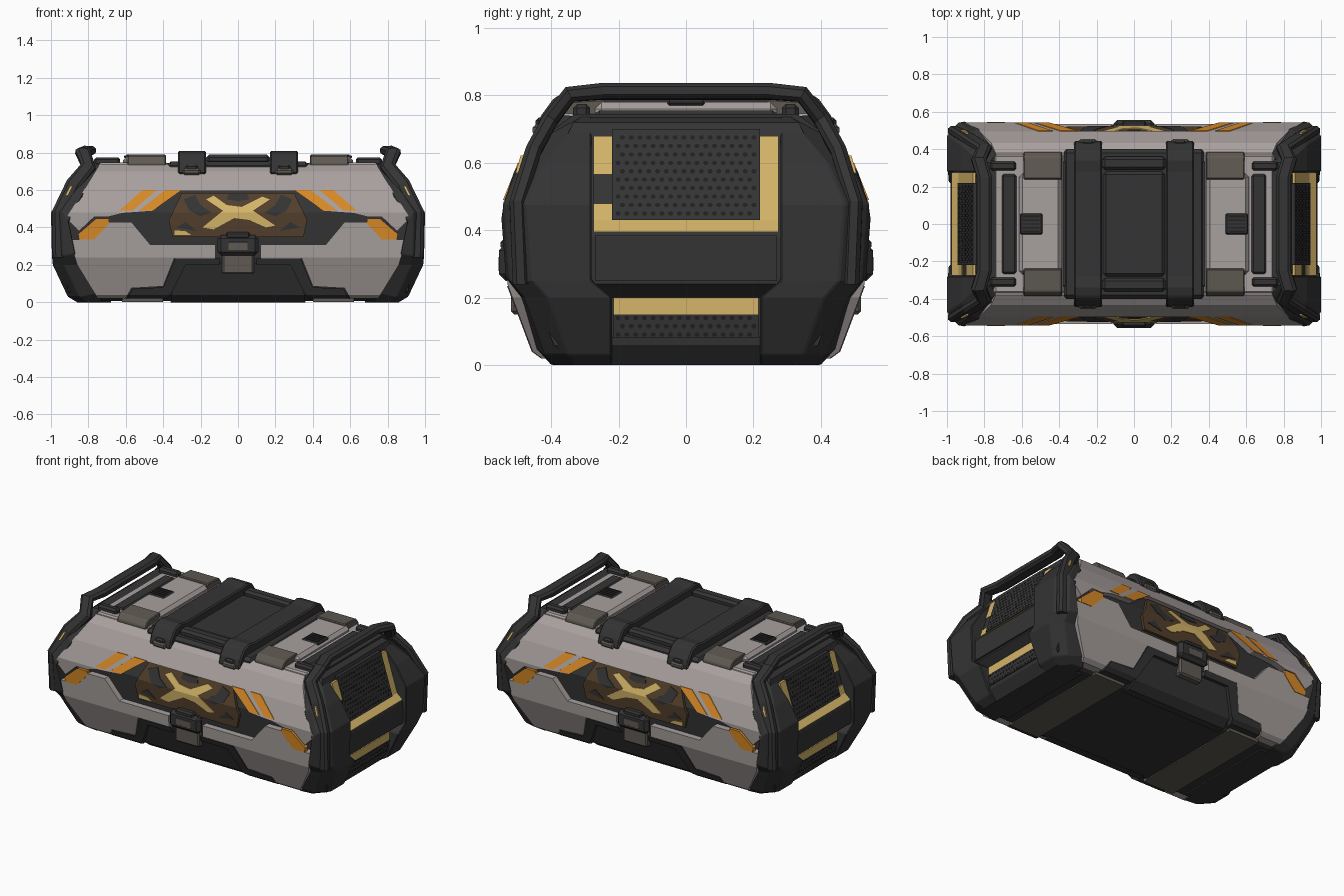
import bpy, bmesh, math
from mathutils import Vector

cube = bpy.data.objects.get("Cube")
if cube:
    bpy.data.objects.remove(cube)


def material(name, r, g, b):
    m = bpy.data.materials.new(name)
    m.use_nodes = True
    m.diffuse_color = (r, g, b, 1)
    m.node_tree.nodes["Principled BSDF"].inputs["Base Color"].default_value = (r, g, b, 1)
    return m


GREY = material("warm grey", .39, .35, .34)
DARK = material("charcoal", .034, .034, .035)
BLACK = material("black", .014, .014, .014)
ORANGE = material("orange", .68, .25, .02)
GOLD = material("gold", .66, .46, .14)
BROWN = material("camo brown", .085, .05, .025)
TAUPE = material("taupe", .115, .102, .085)

# Half-width of the case side, and reach of the case end, by height
SIDE = [(0, .40), (.04, .455), (.24, .53), (.48, .543), (.6, .495), (.70, .432), (.745, .37)]
END = [(0, .86), (.06, .91), (.15, .92), (.2, .92), (.24, .97), (.38, .97), (.4, .96),
       (.43, .925), (.72, .835)]


def reach(table, z):
    z = min(max(z, table[0][0]), table[-1][0])
    for (a, va), (b, vb) in zip(table, table[1:]):
        if z <= b:
            return va + (vb - va) * (z - a) / (b - a)


def finish(name, bm, mat, mirror="", bevel=0):
    bmesh.ops.recalc_face_normals(bm, faces=bm.faces)
    me = bpy.data.meshes.new(name)
    bm.to_mesh(me)
    bm.free()
    me.materials.append(mat)
    ob = bpy.data.objects.new(name, me)
    bpy.context.collection.objects.link(ob)
    if bevel:
        mod = ob.modifiers.new("bevel", 'BEVEL')
        mod.width, mod.segments = bevel, 1
    if mirror:
        mod = ob.modifiers.new("mirror", 'MIRROR')
        mod.use_axis = ("x" in mirror, "y" in mirror, False)
        mod.use_mirror_merge = False
    return ob


def box(name, lo, hi, mat, mirror="", bevel=.01):
    bm = bmesh.new()
    bmesh.ops.create_cube(bm, size=1)
    for v in bm.verts:
        v.co = [(a + b) / 2 + c * (b - a) for a, b, c in zip(lo, hi, v.co)]
    return finish(name, bm, mat, mirror, bevel)


def loft(name, rows, mat, mirror="", bevel=0):
    bm = bmesh.new()
    loops = [[bm.verts.new(p) for p in row] for row in rows]
    for a, b in zip(loops, loops[1:]):
        for i in range(len(a)):
            j = (i + 1) % len(a)
            bm.faces.new((a[i], a[j], b[j], b[i]))
    bm.faces.new(loops[0])
    bm.faces.new(loops[-1])
    return finish(name, bm, mat, mirror, bevel)


def plate(name, polys, mat, lift, depth=.05, mirror="xy", on_end=False):
    """Lay flat (u, z) outlines on the side or end of the case."""
    table = END if on_end else SIDE
    bm = bmesh.new()
    for pts in polys:
        bm.faces.new([bm.verts.new((u, 0, z)) for u, z in pts])
    for z, _ in table:
        bmesh.ops.bisect_plane(bm, geom=bm.verts[:] + bm.edges[:] + bm.faces[:],
                               plane_co=(0, 0, z), plane_no=(0, 0, 1))
    inner = bm.verts[:]
    outer = [g for g in bmesh.ops.extrude_face_region(bm, geom=bm.faces[:])["geom"]
             if isinstance(g, bmesh.types.BMVert)]
    for verts, off in ((inner, lift - depth), (outer, lift)):
        for v in verts:
            u, z = v.co.x, v.co.z
            d = reach(table, z) + off
            v.co = (d, u, z) if on_end else (u, -d, z)
    return finish(name, bm, mat, mirror)


def rect(a, b, c, d):
    return [(a, c), (b, c), (b, d), (a, d)]


# Dark inner case
half = [(w - .04, max(z, .008)) for z, w in SIDE]
ring = half + [(-y, z) for y, z in reversed(half)]
loft("case_core", [[(x, y, z) for y, z in ring] for x in (-.8, .8)], DARK)

# Armour panels on front and back
plate("upper_side_panel", [[(0, .738), (.74, .738), (.83, .59), (.92, .45), (.85, .38),
                            (.77, .455), (.70, .455), (.62, .475), (.455, .487), (.32, .594),
                            (0, .594)]], GREY, 0)
plate("lower_side_panel", [[(.12, .31), (.47, .31), (.57, .43), (.69, .43), (.77, .335),
                            (.9, .335), (.86, .2), (.75, .02), (.6, .02), (.57, .075),
                            (.40, .085), (.34, .235), (.12, .235)]], GREY, 0)
plate("lower_centre_guard", [[(-.36, 0), (.36, 0), (.35, .08), (.29, .21), (-.29, .21),
                              (-.35, .08)]], DARK, -.018)
plate("guard_lip", [[(.40, .08), (.335, .235), (.1, .235), (.1, .2), (.28, .2), (.35, .06),
                     (.38, .02), (.59, .02), (.565, .072)]], DARK, .003)

# Recessed camouflage panel
plate("camo_panel", [[(-.37, .44), (-.3, .585), (.3, .585), (.37, .44), (.35, .35),
                      (-.35, .35)]], BROWN, -.022, .03, "y")
plate("camo_gold_patch", [
    [(-.02, .45), (.06, .44), (.15, .4), (.2, .41), (.08, .49), (.17, .55), (.13, .565),
     (.02, .51), (-.06, .52), (-.13, .57), (-.17, .55), (-.08, .49), (-.19, .4), (-.13, .39)],
    [(-.34, .36), (-.25, .36), (-.28, .38), (-.34, .385)]], GOLD, -.017, .006, "y")
plate("camo_dark_patch", [
    [(.14, .48), (.2, .46), (.26, .49), (.29, .55), (.23, .575), (.2, .52)],
    [(.22, .38), (.33, .4), (.28, .43)], [(0, .54), (.06, .55), (.05, .58), (0, .58)]],
    DARK, -.018, .005)

# Orange markings
plate("side_stripes", [[(.455, .49), (.53, .49), (.39, .6), (.30, .6)],
                       [(.565, .49), (.635, .49), (.51, .6), (.435, .6)]], ORANGE, .004, .008)
plate("corner_stripe", [[(.77, .335), (.85, .335), (.855, .365), (.76, .447), (.69, .447),
                         (.69, .42)]], ORANGE, .004, .03)

# Latch on front and back
box("latch_base", (-.085, -.52, .15), (.085, -.46, .27), TAUPE, "y")
box("latch_clasp", (-.11, -.555, .25), (.11, -.5, .36), DARK, "y", .02)
box("latch_tab", (-.06, -.556, .27), (.06, -.5, .33), TAUPE, "y")
box("latch_hinge_pin", (-.065, -.55, .34), (.065, -.5, .375), DARK, "y")

# Lid top
box("lid_centre", (-.38, -.40, .68), (.38, .40, .752), DARK, "", .02)
box("lid_centre_panel", (-.165, -.28, .74), (.165, .28, .772), DARK, "", .015)
box("lid_crossbar", (-.17, -.36, .74), (.17, -.29, .79), DARK, "y", .015)
box("lid_side_panel", (.37, -.372, .68), (.75, .372, .747), GREY, "x", .012)
box("lid_raised_panel", (.385, -.27, .73), (.615, .27, .78), GREY, "x", .02)
box("lid_vent", (.49, -.055, .77), (.61, .055, .786), DARK, "x", .006)
for i in range(5):
    y = -.04 + i * .02
    box("vent_slat", (.505, y - .004, .78), (.595, y + .004, .789), BLACK, "x", 0)
box("lid_end_recess", (.625, -.27, .73), (.71, .27, .756), DARK, "x", .015)
loft("lid_clip_plate", [[(x, -.385, .70), (x, -.385, .75), (x, -.36, .782), (x, -.24, .79),
                         (x, -.23, .72)] for x in (.385, .59)], TAUPE, "xy", .005)

# Straps over the lid
arch = [(.447, .685), (.43, .74), (.39, .795), (.34, .81), (.28, .80)]
under = [(.40, .685), (.38, .72)]
outline = arch + [(-y, z) for y, z in reversed(arch)] + [(-y, z) for y, z in under] \
    + [(y, z) for y, z in reversed(under)]
loft("lid_strap", [[(x, y, z) for y, z in outline] for x in (.17, .32)], DARK, "x", .008)
box("strap_buckle", (.2, -.455, .68), (.295, -.40, .715), TAUPE, "xy")
box("buckle_cap", (.215, -.447, .70), (.28, -.40, .735), DARK, "xy")

# End caps
rows = []
for z, x in END + [(.738, .79)]:
    w = reach(SIDE, z) - .07
    rows.append([(x, -w, z), (x, w, z), (.68, w, z), (.68, -w, z)])
loft("end_cap", rows, DARK, "x")
plate("end_ledge", [rect(-.27, .27, .25, .385)], DARK, .012, .05, "x", True)
plate("end_gold_trim", [
    rect(-.275, .275, .395, .43), rect(.22, .275, .43, .68), rect(-.275, -.22, .43, .48),
    rect(-.275, -.22, .565, .68)], GOLD, .014, .04, "x", True)
plate("end_trim_gap", [rect(-.275, -.22, .48, .565)], DARK, .008, .03, "x", True)
plate("end_grille", [rect(-.22, .22, .431, .70)], DARK, .02, .04, "x", True)
plate("end_lower_gold", [rect(-.215, .215, .15, .2)], GOLD, .006, .03, "x", True)
plate("end_lower_grille", [rect(-.215, .215, .08, .15)], DARK, .006, .03, "x", True)


def dots(name, rows, cols, z0, lift):
    polys = []
    for r in range(rows):
        for c in range(cols):
            u = (c - (cols - 1) / 2 + (r % 2) / 2 - .25) * .026
            z = z0 + r * .025
            polys.append([(u + .008 * math.cos(k * math.pi / 3),
                           z + .007 * math.sin(k * math.pi / 3)) for k in range(6)])
    plate(name, polys, BLACK, lift, .004, "x", True)


dots("grille_holes", 10, 16, .45, .0215)
dots("lower_grille_holes", 3, 16, .09, .0075)

# Corner bumpers: outer x, inner x, outer z, inner z, inner y, swell beyond the side
bumper = [(.86, .72, 0, 0, .22, 0), (.91, .75, .03, .05, .22, -.012),
          (.99, .84, .2, .2, .22, -.025), (.995, .87, .25, .26, .28, .004),
          (1, .905, .48, .43, .28, .008), (.925, .83, .6, .57, .28, .006),
          (.80, .735, .738, .73, .28, .006)]
rows = []
for xo, xi, zo, zi, y, swell in bumper:
    wo, wi = reach(SIDE, zo) + swell, reach(SIDE, zi) + swell
    rows.append([(xo, -y, zo), (xo, -wo + .08, zo), (xo - .06, -wo + .01, zo),
                 (xi, -wi, zi), (xi, -y, zi)])
loft("corner_bumper", rows, DARK, "xy", .008)

# Carry handles with frame rails running down the corners
half_path = [(.95, .49, .24), (.955, .50, .48), (.88, .455, .63), (.80, .405, .725),
             (.83, .345, .803), (.80, .25, .812)]
path = half_path + [(x, -y, z) for x, y, z in reversed(half_path)]
rows = []
for i, p in enumerate(path):
    a, b = Vector(path[max(i - 1, 0)]), Vector(path[min(i + 1, len(path) - 1)])
    along = (b - a).normalized()
    out = Vector((1, 0, .05))
    out = (out - along * out.dot(along)).normalized()
    up = along.cross(out)
    rows.append([Vector(p) + out * .04 * s + up * .024 * t
                 for s, t in ((1, .5), (.6, 1), (-.6, 1), (-1, .5),
                              (-1, -.5), (-.6, -1), (.6, -1), (1, -.5))])
loft("carry_handle", rows, DARK, "x")
box("handle_bracket", (.63, -.335, .73), (.77, -.285, .775), DARK, "xy", .012)

# Small gold tags on the frame rails
low, high = Vector(half_path[1]), Vector(half_path[2])
rows = []
for t in (.6, .95):
    x, y, z = low.lerp(high, t)
    rows.append([(x + dx, -y - dy, z) for dx, dy in ((0, .015), (.014, .015), (.014, .033), (0, .033))])
loft("rail_tag", rows, GOLD, "xy")

# Underside bands
box("underside_band", (.4, -.39, .001), (.62, .39, .02), TAUPE, "x", 0)
